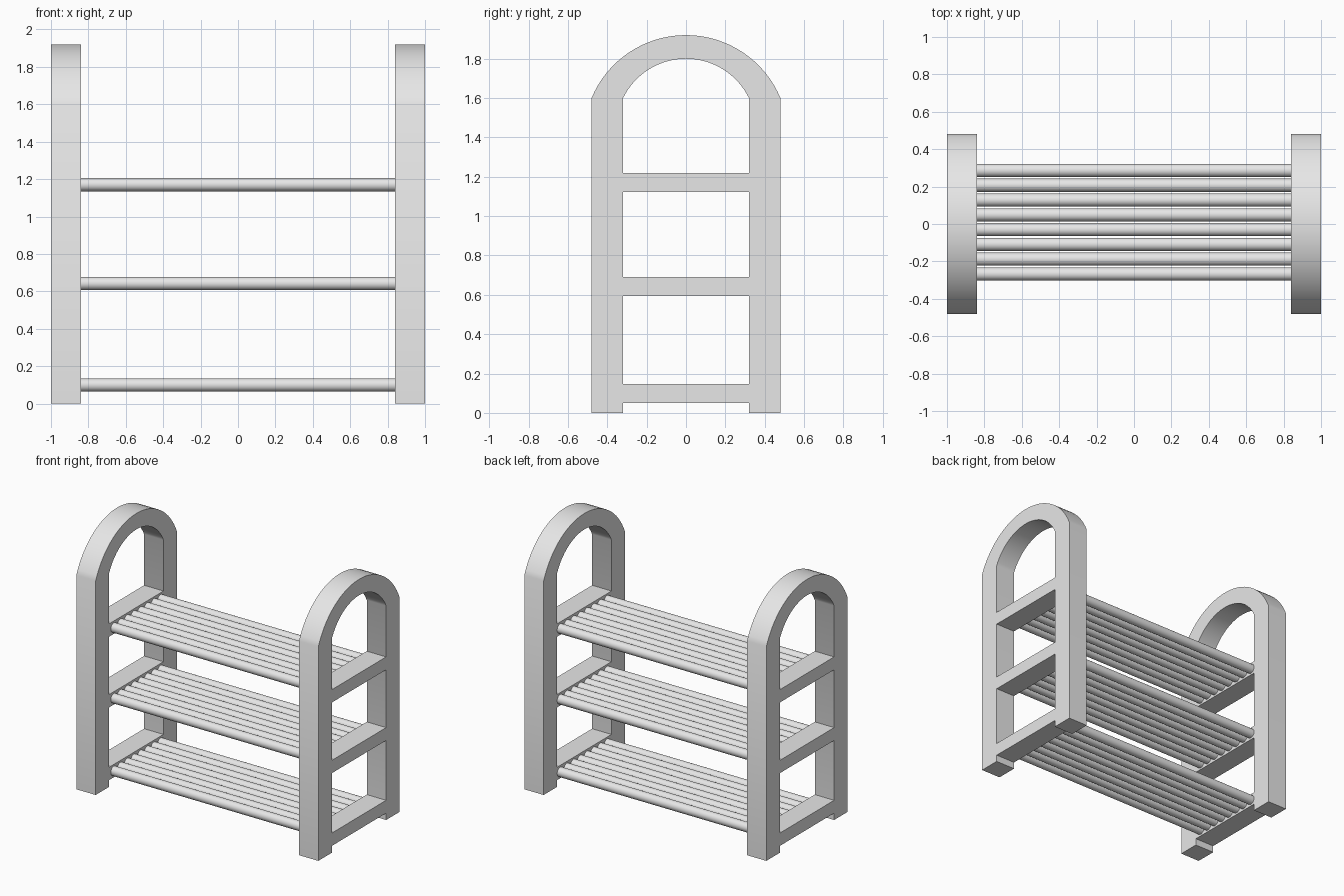
import bpy, bmesh, math

cube = bpy.data.objects.get("Cube")
if cube:
    bpy.data.objects.remove(cube, do_unlink=True)

grey = bpy.data.materials.new("plain_grey")
grey.use_nodes = True
colour = (0.8, 0.8, 0.8, 1)
grey.diffuse_color = colour
grey.node_tree.nodes["Principled BSDF"].inputs["Base Color"].default_value = colour

INNER_X, OUTER_X = 0.84, 1.0
SHELF_HEIGHTS = (0.099, 0.642, 1.17)
SPRING_Z = 1.6


def finish(obj, smooth=False):
    obj.data.materials.append(grey)
    if smooth:
        bpy.ops.object.select_all(action='DESELECT')
        obj.select_set(True)
        bpy.context.view_layer.objects.active = obj
        bpy.ops.object.shade_smooth_by_angle(angle=math.radians(30))


def arch_outline(half, rise, steps=32):
    """Two straight legs joined by a shallow circular arc, as (y, z) points."""
    radius = (half ** 2 + rise ** 2) / (2 * rise)
    centre = SPRING_Z + rise - radius
    sweep = math.asin(half / radius)
    points = [(-half, 0)]
    for i in range(steps + 1):
        a = sweep * (2 * i / steps - 1)
        points.append((radius * math.sin(a), centre + radius * math.cos(a)))
    return points + [(half, 0)]


def arched_frame(name, x):
    bm = bmesh.new()
    outer = [bm.verts.new((x, y, z)) for y, z in arch_outline(0.48, 0.32)]
    inner = [bm.verts.new((x, y, z)) for y, z in arch_outline(0.32, 0.2)]
    for i in range(len(outer) - 1):
        bm.faces.new((outer[i], outer[i + 1], inner[i + 1], inner[i]))
    grown = bmesh.ops.extrude_face_region(bm, geom=bm.faces[:], use_keep_orig=True)
    moved = [g for g in grown["geom"] if isinstance(g, bmesh.types.BMVert)]
    bmesh.ops.translate(bm, verts=moved, vec=(OUTER_X - INNER_X, 0, 0))
    bmesh.ops.recalc_face_normals(bm, faces=bm.faces)
    mesh = bpy.data.meshes.new(name)
    bm.to_mesh(mesh)
    bm.free()
    obj = bpy.data.objects.new(name, mesh)
    bpy.context.collection.objects.link(obj)
    finish(obj, True)


def crossbar(name, x, z):
    bpy.ops.mesh.primitive_cube_add(size=1, location=(x, 0, z))
    obj = bpy.context.object
    obj.name = name
    obj.scale = (OUTER_X - INNER_X, 0.64, 0.096)
    finish(obj)


def rod(name, y, z):
    bpy.ops.mesh.primitive_cylinder_add(
        vertices=32, radius=0.035, depth=2 * INNER_X + 0.02,
        location=(0, y, z), rotation=(0, math.pi / 2, 0))
    obj = bpy.context.object
    obj.name = name
    finish(obj, True)


# Arched end frames with their crossbars
for side, start in (("right", -OUTER_X), ("left", INNER_X)):
    arched_frame(side + "_end_frame", start)
    for n, z in enumerate(SHELF_HEIGHTS, 1):
        crossbar(f"{side}_crossbar_{n}", start + (OUTER_X - INNER_X) / 2, z)

# Shelves of parallel round rods
for n, z in enumerate(SHELF_HEIGHTS, 1):
    for i in range(8):
        rod(f"shelf_{n}_rod_{i + 1}", 0.286 - 0.079 * i, z)
